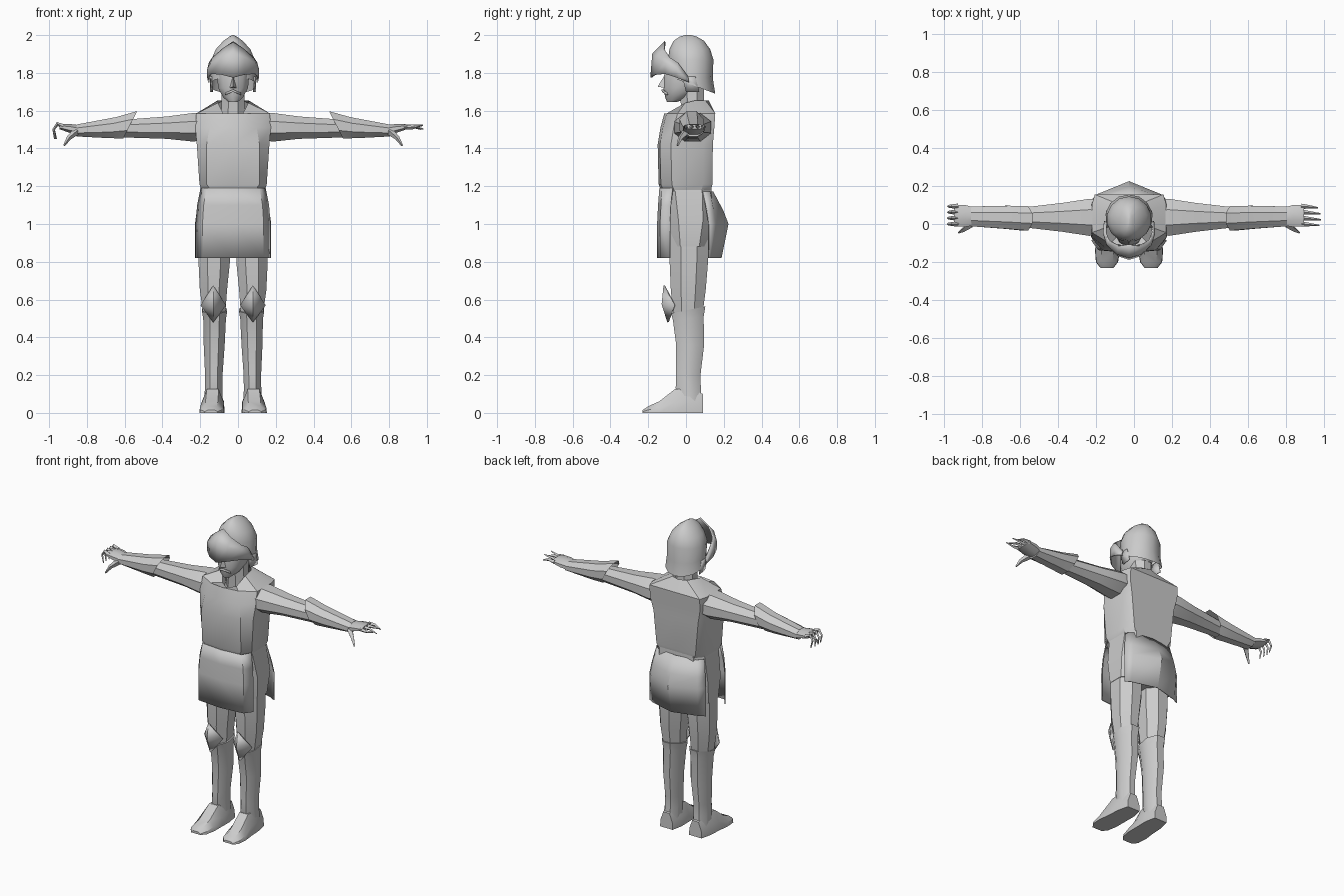
import bpy, bmesh, math
from mathutils import Vector

if "Cube" in bpy.data.objects:
    bpy.data.objects.remove(bpy.data.objects["Cube"])

CX = -0.026  # body midline
grey = bpy.data.materials.new("light_grey")
grey.diffuse_color = (0.6, 0.6, 0.6, 1)
grey.use_nodes = True
grey.node_tree.nodes["Principled BSDF"].inputs["Base Color"].default_value = grey.diffuse_color


def finish(name, bm, angle=30, thick=0.0):
    bmesh.ops.translate(bm, verts=bm.verts, vec=(CX, 0, 0))
    bmesh.ops.recalc_face_normals(bm, faces=bm.faces)
    me = bpy.data.meshes.new(name)
    bm.to_mesh(me)
    bm.free()
    me.materials.append(grey)
    ob = bpy.data.objects.new(name, me)
    bpy.context.collection.objects.link(ob)
    bpy.ops.object.select_all(action='DESELECT')
    ob.select_set(True)
    bpy.context.view_layer.objects.active = ob
    bpy.ops.object.shade_smooth_by_angle(angle=math.radians(angle))
    if thick:
        mod = ob.modifiers.new("thickness", 'SOLIDIFY')
        mod.thickness = thick
        mod.offset = 0
    return ob


def loft(name, rings, closed=True, caps=(True, True), angle=30, thick=0.0):
    """Skin a list of equal-length point rings (or open rows)."""
    bm = bmesh.new()
    vs = [[bm.verts.new(p) for p in r] for r in rings]
    n = len(vs[0])
    for a, b in zip(vs, vs[1:]):
        for i in range(n if closed else n - 1):
            j = (i + 1) % n
            bm.faces.new((a[i], a[j], b[j], b[i]))
    if closed and caps[0]:
        bm.faces.new(vs[0])
    if closed and caps[1]:
        bm.faces.new(vs[-1])
    return finish(name, bm, angle, thick)


def zring(z, cx, cy, rx, ry, n=8, tilt=0.0):
    """Horizontal ellipse; tilt raises the front and lowers the back."""
    out = []
    for k in range(n):
        a = 2 * math.pi * (k + 0.5) / n
        out.append((cx + rx * math.cos(a), cy + ry * math.sin(a), z - tilt * math.sin(a)))
    return out


def xring(x, cy, cz, ry, rz, n=8, slant=0.0):
    """Ellipse across the x axis; slant pulls the top along x."""
    out = []
    for k in range(n):
        a = 2 * math.pi * (k + 0.5) / n
        out.append((x + slant * math.sin(a), cy + ry * math.cos(a), cz + rz * math.sin(a)))
    return out


def flip(rings, s):
    return [[(s * p[0], p[1], p[2]) for p in r] for r in rings]


def body_ring(z, wf, w, wb, yf, yb):
    half = [(wf, yf + .012), (w, yf + .07), (w, yb - .05), (wb, yb)]
    pts = [(0, yf)] + half + [(0, yb)] + [(-x, y) for x, y in reversed(half)]
    return [(x, y, z) for x, y in pts]


def digit(name, pts, r):
    """Tapered four-sided finger along a path."""
    rings = []
    for i, p in enumerate(pts):
        p = Vector(p)
        d = (Vector(pts[min(i + 1, len(pts) - 1)]) - Vector(pts[max(i - 1, 0)])).normalized()
        u = d.cross(Vector((0, 1, 0))).normalized()
        v = d.cross(u)
        k = r * (1 - 0.75 * i / (len(pts) - 1))
        rings.append([p + u * k, p + v * k, p - u * k, p - v * k])
    loft(name, rings)


# chest with open neckline
neck = []
for k in range(10):
    a = 2 * math.pi * k / 10
    neck.append((.085 * math.sin(a), .025 - .095 * math.cos(a), 1.64 - .08 * max(0, math.cos(a)) ** 1.5
                 + .015 * (math.cos(a) < .5)))
loft("chest", [body_ring(1.17, .11, .165, .12, -.13, .13),
               body_ring(1.21, .14, .178, .14, -.145, .14),
               body_ring(1.42, .14, .192, .16, -.15, .142),
               body_ring(1.51, .125, .2, .18, -.135, .15),
               body_ring(1.585, .1, .195, .18, -.115, .155), neck], caps=(True, False), angle=35)

# hips
loft("hips", [body_ring(.88, .12, .185, .12, -.1, .12),
              body_ring(1.02, .13, .195, .13, -.11, .14),
              body_ring(1.2, .11, .165, .12, -.13, .135)])


# skirt panels, front and back
def panel(name, rows):
    rings = []
    for z, w, edge, mid, centre in rows:
        rings.append([(-w, edge, z), (-.82 * w, mid, z), (0, centre, z), (.82 * w, mid, z), (w, edge, z)])
    loft(name, rings, closed=False, thick=.006)


panel("front_skirt", [(1.19, .17, -.07, -.125, -.138), (1.1, .188, -.08, -.13, -.145),
                      (1.0, .196, -.085, -.135, -.15), (.82, .196, -.085, -.135, -.15)])
panel("back_skirt", [(1.17, .17, .09, .125, .142), (1.07, .19, .11, .145, .195),
                     (1.0, .2, .12, .155, .222), (.82, .2, .12, .14, .185)])

# neck and head
loft("neck", [zring(1.54, 0, .04, .075, .07), zring(1.62, 0, .035, .066, .066),
              zring(1.72, 0, .03, .066, .07)])
loft("head", [zring(1.645, 0, -.075, .025, .025, 10), zring(1.67, 0, -.045, .055, .065, 10),
              zring(1.72, 0, -.015, .083, .105, 10), zring(1.79, 0, 0, .09, .115, 10),
              zring(1.88, 0, .01, .09, .105, 10)], angle=40)
bm = bmesh.new()
n = [bm.verts.new(p) for p in [(0, -.115, 1.785), (-.018, -.112, 1.72), (.018, -.112, 1.72), (0, -.15, 1.727)]]
for f in ((0, 1, 3), (0, 3, 2), (1, 2, 3)):
    bm.faces.new([n[i] for i in f])
finish("nose", bm)
loft("moustache", [[(-.04, -.1, 1.695), (0, -.125, 1.712), (.04, -.1, 1.695)],
                   [(-.042, -.097, 1.682), (0, -.124, 1.7), (.042, -.097, 1.682)]],
     closed=False, thick=.008)

# helmet bowl with lowered neck guard
loft("helmet_bowl", [zring(1.735, 0, .035, .125, .12, 14, .045), zring(1.79, 0, .03, .12, .112, 14, .02),
                     zring(1.87, 0, .025, .118, .12, 14), zring(1.925, 0, .02, .094, .108, 14),
                     zring(1.97, 0, .015, .052, .08, 14), zring(1.992, 0, .012, .02, .045, 14),
                     zring(2.0, 0, .01, .003, .015, 14)], caps=(False, True), angle=40)

# peaked visor
low, mid, top = [], [], []
half = [(0, -.185, 1.775, -.175, 1.9, -.11, 1.965), (.06, -.165, 1.79, -.158, 1.88, -.115, 1.925),
        (.115, -.11, 1.795, -.108, 1.85, -.085, 1.88), (.133, -.05, 1.775, -.05, 1.82, -.045, 1.855),
        (.128, .015, 1.75, .012, 1.765, .01, 1.78)]
for s, row in [(-1, h) for h in reversed(half[1:])] + [(1, h) for h in half]:
    x, y0, z0, y1, z1, y2, z2 = row
    low.append((s * x, y0, z0))
    mid.append((s * x, y1, z1))
    top.append((s * x * .93, y2, z2))
loft("visor", [low, mid, top], closed=False, angle=40, thick=.008)

for s, side in ((-1, "right"), (1, "left")):
    # cheek flap
    loft(side + "_cheek_flap", flip([[(.115, -.02, 1.78), (.12, .05, 1.78)],
                                     [(.108, 0, 1.7), (.118, .07, 1.7)]], s), closed=False, thick=.006)
    # sleeve
    loft(side + "_sleeve", flip([xring(.15, .035, 1.515, .1, .075), xring(.21, .035, 1.512, .105, .082),
                                 xring(.35, .035, 1.51, .082, .064), xring(.59, .035, 1.505, .052, .05)], s))
    # flared gauntlet
    loft(side + "_gauntlet", flip([xring(.545, .03, 1.525, .07, .078, slant=-.04),
                                   xring(.64, .035, 1.51, .066, .06, slant=-.02),
                                   xring(.83, .04, 1.495, .056, .034)], s), caps=(False, True))
    # palm
    loft(side + "_palm", flip([xring(.81, .04, 1.495, .05, .03), xring(.86, .042, 1.505, .062, .026),
                               xring(.92, .045, 1.515, .06, .014)], s))
    # fingers: open on one hand, curled on the other
    for k in range(4):
        y = .0 + .031 * k
        reach = (0, .015, .01, -.015)[k]
        if s > 0:
            pts = [(.905, y, 1.514), (.95, y - .003, 1.518 - .008 * (k == 0)), (1.0 + reach * .5, y - .008, 1.522 - .02 * (k % 2))]
        else:
            pts = [(-.9, y, 1.515), (-.93, y, 1.53), (-.95, y, 1.5), (-.94 - reach * .3, y, 1.45)]
        digit(side + "_finger_%d" % (k + 1), pts, .014)
    digit(side + "_thumb", [(s * .83, .0, 1.49), (s * .87, -.03, 1.455), (s * .895, -.045, 1.415)], .02)

    # thigh
    loft(side + "_thigh", flip([zring(.96, .1, .015, .09, .11), zring(.8, .1, .015, .09, .11),
                                zring(.65, .104, .012, .078, .1), zring(.53, .1, .01, .064, .085)], s))
    # boot shaft with flared cuff
    loft(side + "_boot", flip([zring(.545, .098, .012, .072, .098, tilt=-.02), zring(.5, .098, .012, .065, .088, tilt=-.01),
                               zring(.36, .1, .022, .06, .08), zring(.2, .102, .012, .05, .07),
                               zring(.13, .103, .012, .05, .072), zring(.01, .105, .03, .055, .062)], s), angle=40)
    # shoe
    rings = []
    for y, cx, w, h in ((.09, .104, .045, .1), (.02, .105, .06, .13), (-.06, .108, .062, .125),
                        (-.14, .113, .066, .062), (-.2, .116, .058, .035), (-.23, .116, .035, .015)):
        rings.append([(cx + w * a, y, h * b) for a, b in
                      ((-1, 0), (-.95, .45), (-.5, 1), (.5, 1), (.95, .45), (1, 0))])
    loft(side + "_shoe", flip(rings, s))
    # diamond knee guard
    bm = bmesh.new()
    v = [bm.verts.new((s * x, y, z)) for x, y, z in
         ((.105, -.115, .675), (.04, -.06, .57), (.105, -.125, .575), (.17, -.06, .57), (.105, -.095, .48))]
    for f in ((0, 1, 2), (0, 2, 3), (1, 4, 2), (2, 4, 3)):
        bm.faces.new([v[i] for i in f])
    finish(side + "_knee_guard", bm, thick=.008)
